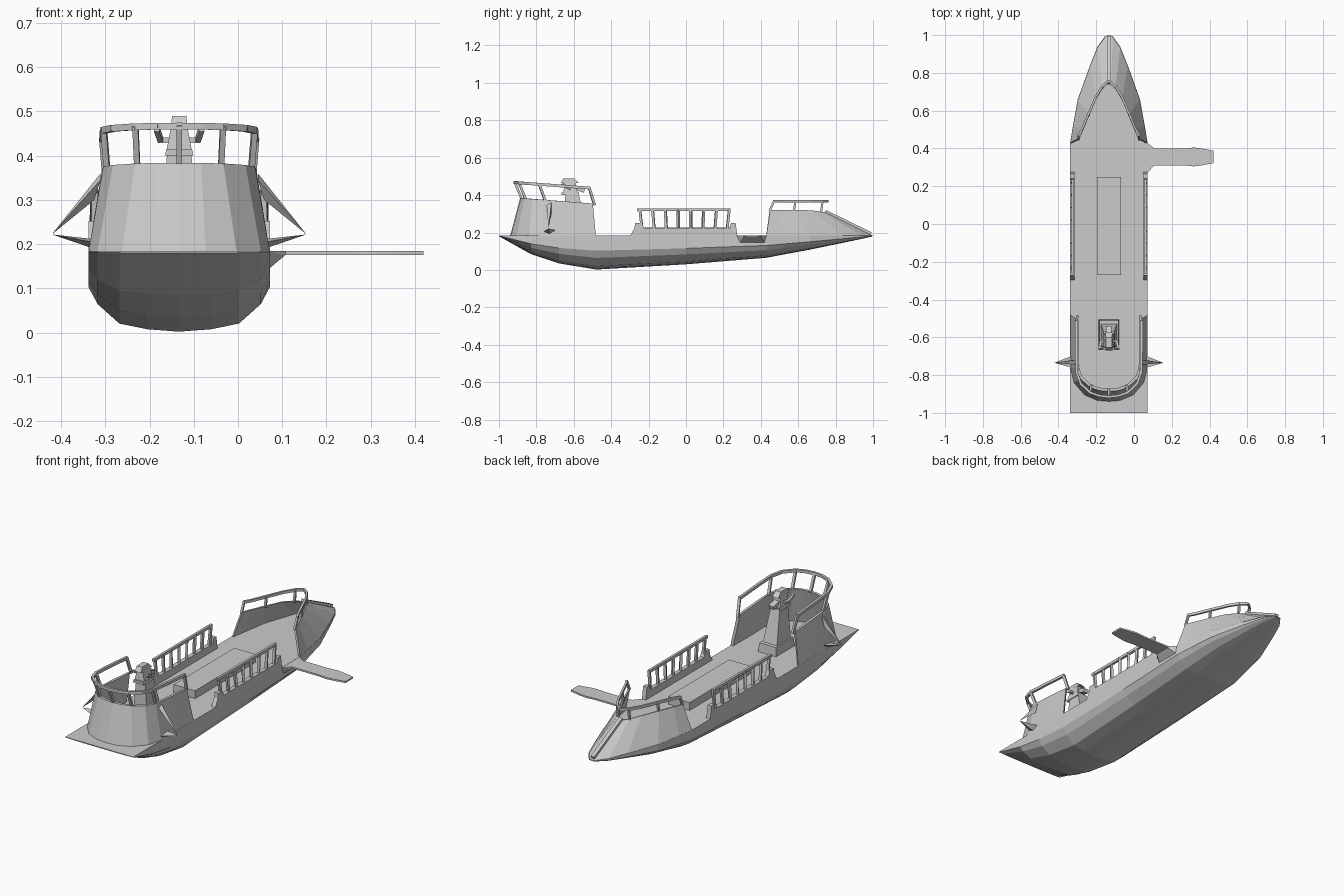
import bpy, bmesh
from mathutils import Vector, Matrix

cube = bpy.data.objects.get("Cube")
if cube:
    bpy.data.objects.remove(cube)

CX = -0.133      # centreline of the boat
DECK = 0.185

grey = bpy.data.materials.new("hull grey")
grey.use_nodes = True
colour = (0.6, 0.6, 0.6, 1)
grey.diffuse_color = colour
grey.node_tree.nodes["Principled BSDF"].inputs["Base Color"].default_value = colour


def finish(name, bm):
    bmesh.ops.recalc_face_normals(bm, faces=bm.faces)
    mesh = bpy.data.meshes.new(name)
    bm.to_mesh(mesh)
    bm.free()
    mesh.materials.append(grey)
    obj = bpy.data.objects.new(name, mesh)
    obj.location.x = CX
    bpy.context.collection.objects.link(obj)
    return obj


def loft(name, rings):
    """Skin closed rings of equal length and cap both ends."""
    bm = bmesh.new()
    rows = [[bm.verts.new(p) for p in ring] for ring in rings]
    n = len(rows[0])
    for a, b in zip(rows, rows[1:]):
        for i in range(n):
            j = (i + 1) % n
            bm.faces.new((a[i], a[j], b[j], b[i]))
    bm.faces.new(rows[0])
    bm.faces.new(rows[-1][::-1])
    return finish(name, bm)


def add_beam(bm, a, b, w, h):
    """Straight bar between two points."""
    a, b = Vector(a), Vector(b)
    d = b - a
    rot = d.to_track_quat('Y', 'Z').to_matrix().to_4x4()
    size = Matrix.Diagonal((w, d.length + w * 0.5, h, 1))
    bmesh.ops.create_cube(bm, size=1, matrix=Matrix.Translation((a + b) / 2) @ rot @ size)


def hull_of(name, points):
    """Convex solid around a few points."""
    bm = bmesh.new()
    for p in points:
        bm.verts.new(p)
    bmesh.ops.convex_hull(bm, input=bm.verts)
    return finish(name, bm)


def frustum(name, bottom, top):
    """Tapered block from two rectangles given as (half width, y0, y1, z)."""
    return hull_of(name, [(s * h, y, z) for h, y0, y1, z in (bottom, top)
                          for s in (-1, 1) for y in (y0, y1)])


def both(half):
    """Mirror a half outline whose last point is on the centreline."""
    return half + [(-p[0],) + tuple(p[1:]) for p in half[-2::-1]]


def shell(name, base, rim, rim_z, pivot, t):
    """Leaning wall from a deck outline up to a rim outline."""
    def inset(p):
        v = Vector((p[0], p[1] - pivot))
        v -= v.normalized() * t
        return v.x, v.y + pivot
    rings = []
    for b, r in zip(both(base), both(rim)):
        z = rim_z(r[1])
        rings.append([(*b, DECK - 0.003), (*r, z), (*inset(r), z), (*inset(b), DECK - 0.003)])
    return loft(name, rings)


def railing(name, path, posts, w, h):
    """Bar along a path, with posts given as (foot, head) pairs."""
    bm = bmesh.new()
    for a, b in zip(path, path[1:]):
        add_beam(bm, a, b, w, h)
    for foot, head in posts:
        add_beam(bm, foot, head, w, w)
    return finish(name, bm)


# Hull: stations of (y, half width, keel height), rounded below the chine
stations = [(-1, .205, .18), (-.83, .205, .085), (-.68, .205, .035), (-.48, .205, .002),
            (0, .205, .03), (.43, .205, .065), (.52, .19, .082), (.66, .165, .108),
            (.84, .10, .145), (.94, .06, .166), (.995, .02, .178)]
section = [(1, 0), (1, .45), (.9, .66), (.66, .9), (.35, .97), (0, 1)]
loft("hull", [[(k * w, y, DECK - f * (DECK - keel)) for k, f in both(section)]
              for y, w, keel in stations])

# Bow shell, its ridge and its rail
bow_base = [(.205, .43), (.19, .52), (.165, .66), (.10, .84), (.06, .94), (.02, .995), (0, 1)]
bow_rim = [(.165, .45), (.145, .5), (.11, .58), (.07, .67), (.035, .725), (.012, .745), (0, .75)]
bow_z = lambda y: .32 - .012 * max(0, (y - .66) / .09)
shell("bow_shell", bow_base, bow_rim, bow_z, .4, .01)
bm = bmesh.new()
add_beam(bm, (0, .75, .312), (0, .985, .197), .02, .014)
finish("bow_ridge", bm)

rim = both(bow_rim)
path = [(x * .97, y + .005 if y > .46 else .47, .367) for x, y in rim]
feet = [(x * .97, y - .003, bow_z(y) - .005) for x, y in rim]
railing("bow_rail", path, [(feet[i], path[i]) for i in (0, 2, 4, 8, 10, 12)], .011, .014)

# Stern castle and its rail
stern_base = [(.205, -.482), (.205, -.62), (.205, -.76), (.185, -.84), (.13, -.905),
              (.06, -.935), (0, -.94)]
stern_rim = [(.175, -.498), (.175, -.64), (.172, -.76), (.15, -.82), (.1, -.865),
             (.05, -.882), (0, -.887)]
stern_z = lambda y: .355 + (-.5 - y) * .075
shell("stern_castle", stern_base, stern_rim, stern_z, -.6, .015)

rim = both(stern_rim)
path = [(x * .99, y * 1.022 - .008, stern_z(y) + .083) for x, y in rim]
feet = [(x * .95, y + .008, stern_z(y) - .005) for x, y in rim]
railing("stern_rail", path, [(feet[i], path[i]) for i in (0, 2, 4, 6, 8, 10, 12)], .013, .015)

# Waist bulwarks, waist rails and stern spikes on both sides
profile = [(-.30, .18), (-.275, .225), (-.272, .252), (-.235, .252), (-.225, .225),
           (.235, .225), (.24, .252), (.265, .252), (.275, .18)]
for side, s in (("left", 1), ("right", -1)):
    loft(side + "_bulwark", [[(s * x, y, z) for y, z in profile] for x in (.182, .205)])
    ys = [-.235 + i * .065 for i in range(8)]
    railing(side + "_waist_rail", [(s * .192, -.26, .322), (s * .192, .235, .322)],
            [((s * .194, y, .22), (s * .192, y * 1.05, .32)) for y in ys], .013, .015)
    tip = (s * .288, -.735, .222)
    hull_of(side + "_upper_spike", [tip, (s * .178, -.72, .36), (s * .192, -.72, .30),
                                    (s * .178, -.745, .345)])
    hull_of(side + "_lower_spike", [tip, (s * .2, -.70, .212), (s * .2, -.76, .205),
                                    (s * .2, -.73, .192)])

# Deck hatch
frustum("deck_hatch", (.064, -.27, .25, .18), (.064, -.27, .25, .228))

# Swivel mount on the stern deck
frustum("mount_base", (.055, -.665, -.505, .18), (.05, -.66, -.51, .232))
frustum("mount_column", (.042, -.65, -.53, .23), (.027, -.645, -.575, .41))
frustum("mount_collar", (.032, -.665, -.575, .40), (.029, -.665, -.57, .415))
frustum("mount_neck", (.028, -.655, -.58, .415), (.018, -.65, -.59, .468))
frustum("mount_head", (.019, -.67, -.575, .465), (.016, -.655, -.60, .49))
bm = bmesh.new()
for s in (-1, 1):
    add_beam(bm, (s * .02, -.62, .435), (s * .042, -.62, .435), .012, .012)
    add_beam(bm, (s * .042, -.62, .435), (s * .05, -.66, .458), .012, .012)
add_beam(bm, (0, -.6, .44), (0, -.55, .425), .03, .02)
finish("mount_handles", bm)

# Boarding plank on the left side, with its flared bracket
edge = [(.238, .31), (.40, .31), (.45, .305), (.49, .31), (.553, .322)]
outline = edge + [(x, .71 - y) for x, y in reversed(edge)]
loft("boarding_plank", [[(x, y, z) for x, y in outline] for z in (.175, .184)])
hull_of("plank_bracket", [(.204, .27, .184), (.204, .43, .184), (.204, .29, .145),
                          (.204, .42, .145), (.24, .31, .184), (.24, .40, .184),
                          (.24, .31, .175), (.24, .40, .175)])
